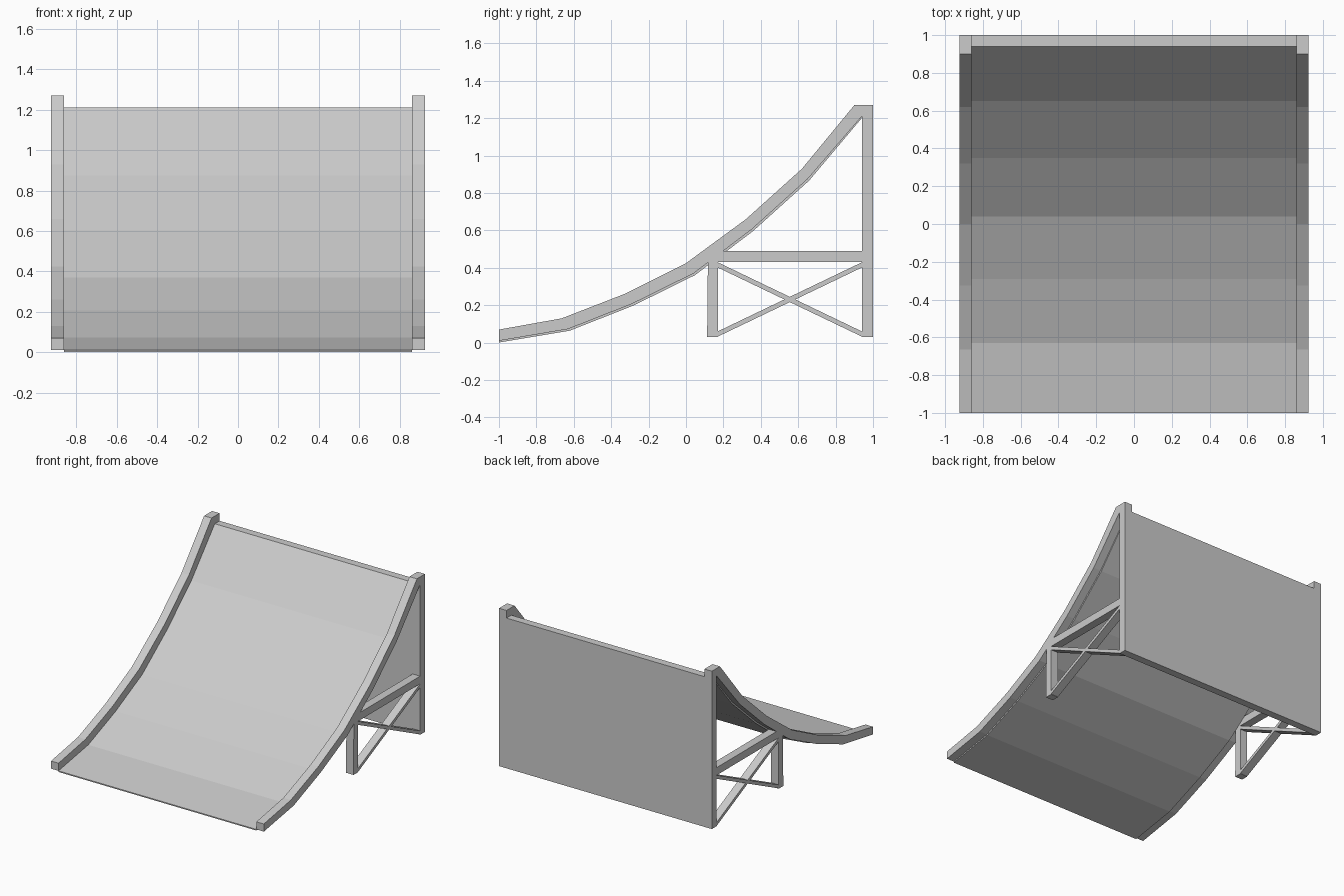
import bpy, bmesh

if "Cube" in bpy.data.objects:
    bpy.data.objects.remove(bpy.data.objects["Cube"])

INNER, OUTER = 0.86, 0.925


def extrude_x(name, outline, x0, x1):
    """Extrude a closed (y, z) outline from x0 to x1."""
    bm = bmesh.new()
    face = bm.faces.new([bm.verts.new((x0, y, z)) for y, z in outline])
    res = bmesh.ops.extrude_face_region(bm, geom=[face])
    verts = [g for g in res["geom"] if isinstance(g, bmesh.types.BMVert)]
    bmesh.ops.translate(bm, verts=verts, vec=(x1 - x0, 0, 0))
    bmesh.ops.recalc_face_normals(bm, faces=bm.faces)
    mesh = bpy.data.meshes.new(name)
    bm.to_mesh(mesh)
    bm.free()
    obj = bpy.data.objects.new(name, mesh)
    bpy.context.collection.objects.link(obj)
    return obj


def side_part(name, outline):
    """Make a frame part on both sides of the ramp."""
    extrude_x(name + "_right", outline, INNER, OUTER)
    extrude_x(name + "_left", outline, -OUTER, -INNER)


def rect(y0, y1, z0, z1):
    return [(y0, z0), (y1, z0), (y1, z1), (y0, z1)]


# Ramp curve: top and underside of the side rails
top = [(-1, 0.07), (-0.665, 0.13), (-0.325, 0.262), (0, 0.425),
       (0.32, 0.66), (0.62, 0.93), (0.90, 1.27)]
under = [(-1, 0.01), (-0.63, 0.073), (-0.29, 0.207), (0.04, 0.37),
         (0.35, 0.605), (0.65, 0.875), (0.94, 1.21)]

# Side rails, capped flat where they meet the rear posts
side_part("side_rail", top + [(0.94, 1.27)] + under[::-1])

# Thin riding surface along the underside of the rails
below = [(y + (0.008 if 0 < i < 6 else 0), z - 0.009)
         for i, (y, z) in enumerate(under)]
extrude_x("ramp_sheet", under + below[::-1], -INNER, INNER)

# Rear posts and back panel
side_part("rear_post", rect(0.94, 1.0, 0.03, 1.27))
extrude_x("back_panel", rect(0.94, 1.0, 0.03, 1.21), -INNER, INNER)

# Front legs and horizontal beams running into the rail
side_part("front_leg", [(0.113, 0.03), (0.17, 0.03), (0.17, 0.47), (0.117, 0.43)])
side_part("side_beam", [(0.117, 0.43), (0.94, 0.43), (0.94, 0.49), (0.195, 0.49)])

# Crossed braces
h = 0.014
for name, z0, z1 in (("brace_rising", 0.044, 0.418), ("brace_falling", 0.418, 0.044)):
    side_part(name, [(0.165, z0 - h), (0.945, z1 - h), (0.945, z1 + h), (0.165, z0 + h)])
